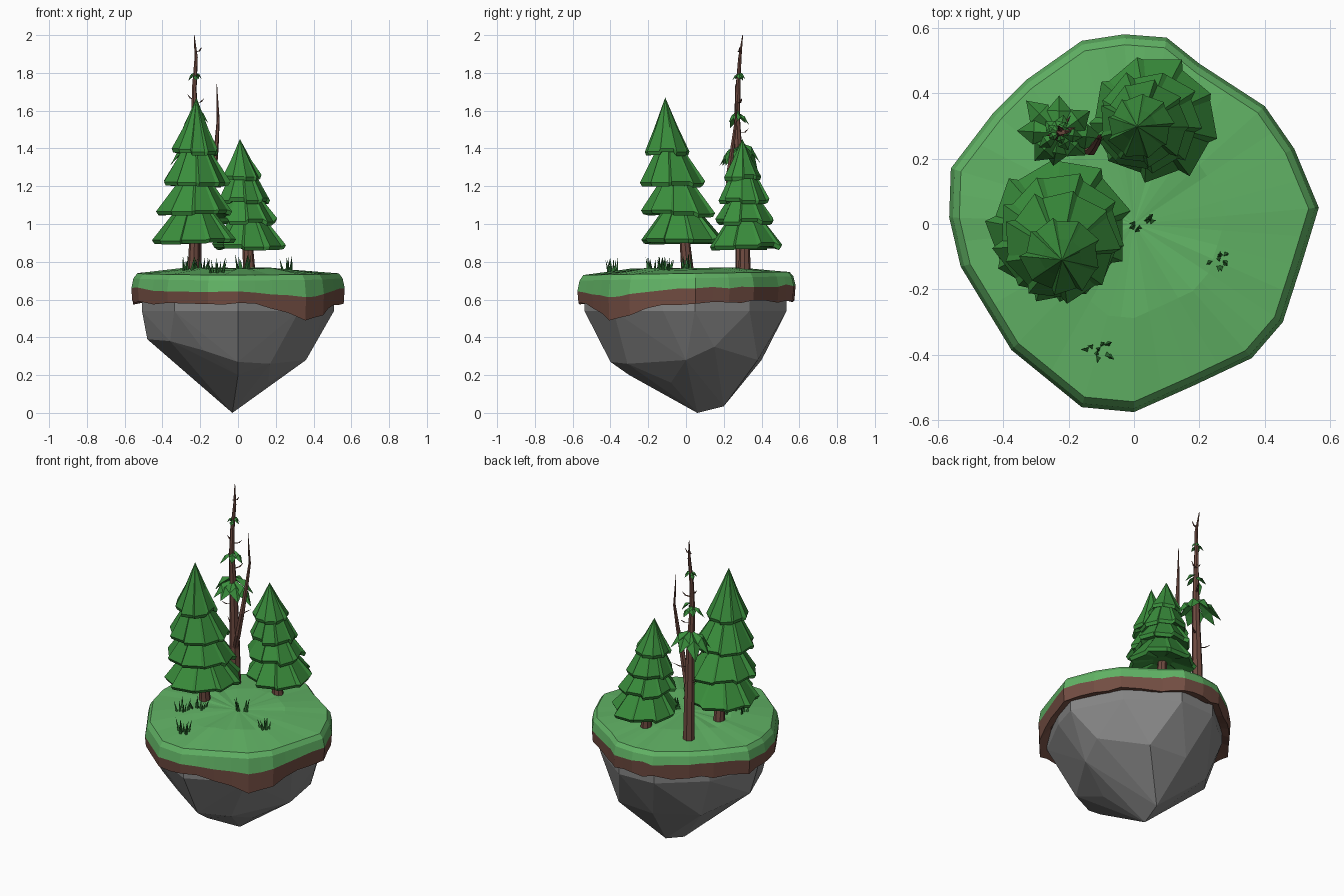
import bpy, bmesh, math, random
from mathutils import Vector

if "Cube" in bpy.data.objects:
    bpy.data.objects.remove(bpy.data.objects["Cube"])

random.seed(7)


def material(name, rgb):
    m = bpy.data.materials.new(name)
    m.diffuse_color = (*rgb, 1)
    m.use_nodes = True
    m.node_tree.nodes["Principled BSDF"].inputs["Base Color"].default_value = m.diffuse_color
    return m


GRASS = material("meadow green", (0.12, 0.45, 0.13))
NEEDLE = material("pine green", (0.042, 0.27, 0.045))
BLADE = material("dark grass green", (0.03, 0.18, 0.035))
DIRT = material("soil brown", (0.17, 0.075, 0.055))
ROCK = material("rock grey", (0.235, 0.235, 0.235))
BARK = material("bark brown", (0.16, 0.07, 0.052))


def finish(name, bm, *mats):
    me = bpy.data.meshes.new(name)
    bm.to_mesh(me)
    bm.free()
    ob = bpy.data.objects.new(name, me)
    for m in mats:
        me.materials.append(m)
    bpy.context.collection.objects.link(ob)
    return ob


def bridge(bm, a, b, mat=0):
    n = len(a)
    for i in range(n):
        j = (i + 1) % n
        bm.faces.new((a[i], a[j], b[j], b[i])).material_index = mat


def fan(bm, ring, tip, mat=0):
    for i in range(len(ring)):
        bm.faces.new((ring[i], ring[(i + 1) % len(ring)], tip)).material_index = mat


# Island outline seen from above, anticlockwise
OUTLINE = [(0.565, 0.05), (0.49, 0.23), (0.40, 0.36), (0.2, 0.49), (0.1, 0.57),
           (-0.03, 0.58), (-0.16, 0.56), (-0.33, 0.44), (-0.43, 0.34), (-0.56, 0.17),
           (-0.565, 0.02), (-0.53, -0.13), (-0.375, -0.385), (-0.16, -0.56), (0, -0.575),
           (0.18, -0.495), (0.36, -0.41), (0.455, -0.30), (0.51, -0.13)]


def sag(x, y):  # the soil hangs lower at the front right
    return math.exp(-((x - 0.4) ** 2 + (y + 0.38) ** 2) / 0.05)


def ground(x, y):
    return 0.77 + 0.01 * y - 0.1 * (x * x + y * y)


# Grass cap and soil rim
bm = bmesh.new()
line = []
for i, p in enumerate(OUTLINE):
    q = OUTLINE[(i + 1) % len(OUTLINE)]
    line += [p, ((p[0] + q[0]) / 2, (p[1] + q[1]) / 2)]


def ring(scale, zfunc, jitter=0.0):
    return [bm.verts.new((x * scale, y * scale,
                          zfunc(x * scale, y * scale) + random.uniform(-jitter, jitter)))
            for x, y in line]


under = ring(0.87, lambda x, y: 0.605)
low = ring(0.99, lambda x, y: 0.583 + 0.015 * y - 0.08 * sag(x, y), 0.013)
seam = ring(1.0, lambda x, y: 0.66 + 0.03 * y - 0.035 * sag(x, y), 0.008)
edge = ring(0.98, lambda x, y: 0.712 + 0.02 * y)
rim = ring(0.945, lambda x, y: 0.738 + 0.015 * y)
mid = ring(0.5, ground, 0.007)
bridge(bm, under, low, 1)
bridge(bm, low, seam, 1)
bridge(bm, seam, edge)
bridge(bm, edge, rim)
bridge(bm, rim, mid)
fan(bm, mid, bm.verts.new((0, 0, 0.765)))
bm.faces.new(under[::-1]).material_index = 1
finish("island_cap", bm, GRASS, DIRT)

# Rock underside: hull over a few corner points
bm = bmesh.new()
for x, y in OUTLINE[::2]:
    bm.verts.new((x * 0.9, y * 0.935, 0.62))
    bm.verts.new((x * 0.9, y * 0.935, 0.54))
for p in [(-0.48, 0.05, 0.39), (-0.36, -0.24, 0.38), (-0.18, -0.33, 0.33),
          (0.0, -0.40, 0.27), (0.17, -0.31, 0.26), (0.36, 0.0, 0.28),
          (0.40, 0.15, 0.35), (0.2, 0.38, 0.28), (-0.05, 0.40, 0.28),
          (-0.3, 0.28, 0.29), (-0.2, 0.0, 0.17), (0.0, -0.3, 0.2),
          (0.16, -0.08, 0.16), (-0.03, 0.06, 0.0), (0.0, 0.2, 0.035)]:
    bm.verts.new(p)
bmesh.ops.convex_hull(bm, input=bm.verts[:])
bmesh.ops.delete(bm, geom=[v for v in bm.verts if not v.link_faces], context='VERTS')
finish("rock_base", bm, ROCK)


# Tapered faceted stem along a path of (x, y, z, radius)
def stem(bm, path, sides=7):
    prev = None
    for x, y, z, r in path:
        cur = [bm.verts.new((x + r * math.cos(math.tau * i / sides),
                             y + r * math.sin(math.tau * i / sides), z))
               for i in range(sides)]
        if prev:
            bridge(bm, prev, cur)
        else:
            bm.faces.new(cur[::-1])
        prev = cur
    bm.faces.new(prev)


# One skirt of needles: a saw-edged cone with a thick hem
def skirt(bm, x, y, z, r, apex, sides=9):
    turn = random.uniform(0, 6)
    outer, hem, inner = [], [], []
    for i in range(sides):
        rr = r * random.uniform(0.97, 1.1)
        dz = random.uniform(-0.012, 0.012)
        for f, s in ((0.0, 1.0), (0.86, 0.9)):
            a = turn + math.tau * (i + f) / sides
            c, d = math.cos(a) * rr * s, math.sin(a) * rr * s
            outer.append(bm.verts.new((x + c, y + d, z + 0.02 + dz)))
            hem.append(bm.verts.new((x + c * 0.94, y + d * 0.94, z + dz)))
            inner.append(bm.verts.new((x + c * 0.3, y + d * 0.3, z + 0.035)))
    # upper ring keeps the slope just inside a straight cone
    ax, ay, az = apex
    upper = [bm.verts.new((x + (ax - x) * 0.45 + (v.co.x - x) * 0.53,
                           y + (ay - y) * 0.45 + (v.co.y - y) * 0.53,
                           z + (az - z) * 0.47)) for v in outer]
    bridge(bm, outer, upper)
    fan(bm, upper, bm.verts.new(apex))
    bridge(bm, hem, outer)
    bridge(bm, inner, hem)
    bm.faces.new(inner[::-1])


def pine(name, trunk, tiers, tip):
    bm = bmesh.new()
    stem(bm, trunk, 8)
    finish(name + "_trunk", bm, BARK)
    bm = bmesh.new()
    for i, (x, y, z, r) in enumerate(tiers):
        apex = tip
        if i + 1 < len(tiers):
            nx, ny, nz, _ = tiers[i + 1]
            apex = (nx, ny, nz + 0.17)
        skirt(bm, x, y, z, r, apex)
    finish(name + "_needles", bm, NEEDLE)


pine("tall_pine", [(-0.235, 0.01, 0.73, 0.034), (-0.23, -0.01, 0.95, 0.026)],
     [(-0.235, -0.015, 0.90, 0.212), (-0.23, -0.035, 1.045, 0.195),
      (-0.225, -0.065, 1.20, 0.17), (-0.225, -0.095, 1.37, 0.118)],
     (-0.22, -0.11, 1.67))
pine("short_pine", [(0.06, 0.31, 0.73, 0.034), (0.05, 0.31, 0.92, 0.026)],
     [(0.055, 0.32, 0.87, 0.19), (0.045, 0.31, 1.0, 0.16),
      (0.03, 0.305, 1.115, 0.13), (0.018, 0.3, 1.24, 0.1)], (0.01, 0.298, 1.45))

# Bare tree: main stem, side stem and twigs
bm = bmesh.new()
main = [(-0.225, 0.295, 0.73, 0.034), (-0.225, 0.29, 1.0, 0.03), (-0.225, 0.28, 1.3, 0.024),
        (-0.232, 0.27, 1.55, 0.017), (-0.232, 0.275, 1.72, 0.013), (-0.222, 0.285, 1.88, 0.009),
        (-0.232, 0.3, 2.0, 0.002)]
stem(bm, main)
stem(bm, [(-0.22, 0.285, 0.98, 0.018), (-0.165, 0.235, 1.1, 0.018), (-0.13, 0.225, 1.25, 0.016),
          (-0.115, 0.245, 1.4, 0.012), (-0.105, 0.265, 1.55, 0.008), (-0.112, 0.26, 1.74, 0.001)], 6)
for z, a, n in [(1.12, 2.6, 0.08), (1.2, 0.6, 0.1), (1.26, 4.0, 0.07), (1.48, 1.0, 0.06),
                (1.64, 0.3, 0.05), (1.66, 3.4, 0.04), (1.91, 0.1, 0.035)]:
    x, y = -0.227, 0.28
    c, s = math.cos(a) * n, math.sin(a) * n
    stem(bm, [(x, y, z, 0.008), (x + c * 0.6, y + s * 0.6, z + 0.005, 0.006),
              (x + c, y + s, z + 0.025, 0.001)], 4)
finish("bare_tree_stems", bm, BARK)

# Drooping leaf sprays on the bare tree
bm = bmesh.new()
for z, r, n in [(1.42, 0.13, 8), (1.59, 0.07, 5), (1.81, 0.045, 5)]:
    for i in range(n):
        a = math.tau * i / n + random.uniform(-0.2, 0.2)
        out = Vector((math.cos(a), math.sin(a), 0))
        side = Vector((-out.y, out.x, 0)) * r * 0.3
        o = Vector((-0.229, 0.277, z + random.uniform(-0.02, 0.02)))
        k = r * random.uniform(0.75, 1.1)
        down = Vector((0, 0, -k))
        base, tip = bm.verts.new(o), bm.verts.new(o + out * k + down * 0.95)
        ridge = bm.verts.new(o + out * k * 0.6 + down * 0.2)
        left = bm.verts.new(o + out * k * 0.6 + side + down * 0.5)
        right = bm.verts.new(o + out * k * 0.6 - side + down * 0.5)
        for f in ((base, ridge, left), (ridge, tip, left), (base, right, ridge),
                  (right, tip, ridge), (base, left, right), (left, tip, right)):
            bm.faces.new(f)
finish("bare_tree_leaves", bm, NEEDLE)

# Grass tufts: clusters of thin three-sided blades
bm = bmesh.new()
for cx, cy in [(0.025, 0.0), (0.26, -0.1), (-0.11, -0.38), (-0.27, -0.17), (-0.2, -0.11)]:
    for i in range(9):
        x, y = cx + random.uniform(-0.035, 0.035), cy + random.uniform(-0.03, 0.03)
        z, a = ground(x, y) - 0.01, random.uniform(0, 6)
        foot = [bm.verts.new((x + 0.009 * math.cos(a + t), y + 0.009 * math.sin(a + t), z))
                for t in (0, 2.1, 4.2)]
        tip = bm.verts.new((x + (x - cx) * 0.6, y + (y - cy) * 0.6,
                            z + random.uniform(0.055, 0.085)))
        fan(bm, foot, tip)
        bm.faces.new(foot[::-1])
finish("grass_tufts", bm, BLADE)
